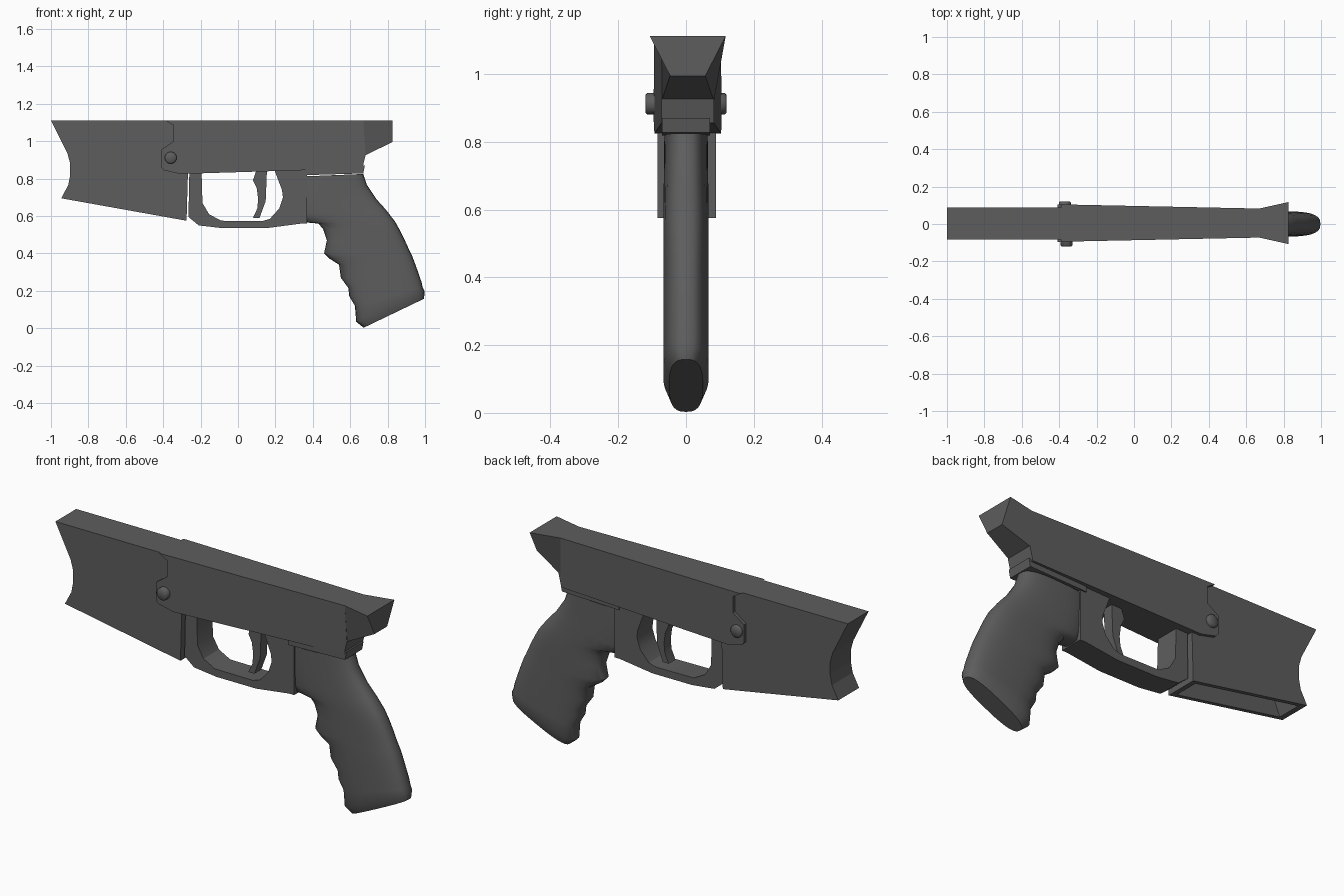
import bpy, bmesh, math

cube = bpy.data.objects.get("Cube")
if cube:
    bpy.data.objects.remove(cube, do_unlink=True)

grey = bpy.data.materials.new("dark_grey")
grey.use_nodes = True
COLOR = (0.11, 0.11, 0.11, 1)
grey.diffuse_color = COLOR
grey.node_tree.nodes["Principled BSDF"].inputs["Base Color"].default_value = COLOR


def finish(name, bm, smooth=0):
    bmesh.ops.recalc_face_normals(bm, faces=bm.faces[:])
    mesh = bpy.data.meshes.new(name)
    bm.to_mesh(mesh)
    bm.free()
    mesh.materials.append(grey)
    ob = bpy.data.objects.new(name, mesh)
    bpy.context.collection.objects.link(ob)
    bpy.ops.object.select_all(action='DESELECT')
    ob.select_set(True)
    bpy.context.view_layer.objects.active = ob
    if smooth:
        bpy.ops.object.shade_smooth_by_angle(angle=math.radians(smooth))
    return ob


def loft(name, rings, smooth=0):
    """Skin a list of equal-length point rings and cap both ends."""
    bm = bmesh.new()
    rows = [[bm.verts.new(p) for p in ring] for ring in rings]
    n = len(rows[0])
    for a, b in zip(rows, rows[1:]):
        for i in range(n):
            j = (i + 1) % n
            bm.faces.new((a[i], a[j], b[j], b[i]))
    bm.faces.new(rows[0])
    bm.faces.new(rows[-1])
    return finish(name, bm, smooth)


def prism(name, outline, half, cy=0, smooth=0):
    """Side outline in x, z extruded across y; half is the half width at x."""
    width = half if callable(half) else lambda x: half
    return loft(name, [[(x, cy + s * width(x), z) for x, z in outline]
                       for s in (-1, 1)], smooth)


# Magazine well with a curved front and an open bottom
well = prism("magazine_well", [
    (-1, 1.111), (-.912, .935), (-.897, .88), (-.897, .82), (-.908, .765),
    (-.945, .695), (-.275, .575), (-.268, .82), (-.268, 1.111)], .086, .002)
cutter = prism("well_cutter", [
    (-.87, 1.0), (-.868, .82), (-.88, .765), (-.915, .68), (-.915, .5),
    (-.305, .5), (-.305, 1.0)], .065, .002)
cutter.hide_render = True
cut = well.modifiers.new("opening", 'BOOLEAN')
cut.operation = 'DIFFERENCE'
cut.solver = 'EXACT'
cut.object = cutter
bpy.context.view_layer.objects.active = well
bpy.ops.object.modifier_apply(modifier=cut.name)
bpy.data.objects.remove(cutter, do_unlink=True)

# Receiver, tapering towards the back
prism("receiver", [
    (-.39, 1.112), (-.345, 1.085), (-.345, 1.0), (-.41, .955), (-.41, .86),
    (-.395, .845), (-.31, .825), (.665, .855), (.682, .925), (.67, 1.112)],
    lambda x: .1 - .021 * (x + .4), .005)

# Flared tail, wide at the top and narrow below
loft("receiver_tail", [
    [(x, .005 + s * w, z) for s, w, z in
     ((-1, low, bottom), (1, low, bottom), (1, high, 1.112), (-1, high, 1.112))]
    for x, low, high, bottom in ((.67, .0775, .0775, .92), (.825, .052, .112, .995))])

# Trigger guard, joined to the block in front of the grip
prism("trigger_guard", [
    (-.26, .84), (-.265, .595), (-.21, .55), (-.08, .535), (.15, .535),
    (.34, .56), (.37, .56), (.37, .845), (.195, .845), (.235, .74),
    (.24, .7), (.22, .64), (.17, .585), (.13, .573), (-.09, .575),
    (-.155, .61), (-.19, .67), (-.195, .84)], .064, smooth=30)

# Trigger
prism("trigger", [
    (.1, .85), (.08, .79), (.1, .75), (.108, .69), (.103, .64), (.08, .59),
    (.115, .59), (.148, .68), (.155, .85)], .028, smooth=30)

# Collar between receiver and grip
prism("grip_collar", [(.34, .818), (.67, .828), (.678, .87), (.34, .86)], .071)

# Grip with finger grooves: front x, front z, back x, back z, half width
SECTIONS = [
    (.30, .81, .67, .825, .064), (.30, .72, .69, .765, .065),
    (.32, .6, .74, .69, .066), (.35, .567, .79, .635, .067),
    (.43, .56, .84, .57, .067), (.455, .53, .865, .525, .067),
    (.475, .47, .89, .475, .067), (.46, .4, .915, .42, .067),
    (.485, .375, .93, .39, .067), (.54, .34, .945, .35, .067),
    (.55, .27, .965, .295, .067), (.59, .215, .975, .265, .067),
    (.595, .17, .982, .245, .067), (.625, .12, .987, .22, .067),
    (.632, .035, .997, .198, .067), (.672, .003, .995, .158, .05)]


def grip_ring(fx, fz, bx, bz, w, count=28):
    ring = []
    for i in range(count):
        a = math.tau * i / count
        c, s = [math.copysign(abs(v) ** .72, v) for v in (math.cos(a), math.sin(a))]
        t = (1 + c) / 2
        ring.append((fx + (bx - fx) * t, w * s, fz + (bz - fz) * t))
    return ring


loft("grip", [grip_ring(*s) for s in SECTIONS], 40)

# Pin heads on both sides
for name, side, x in (("right_pin", -1, -.36), ("left_pin", 1, -.37)):
    loft(name, [[(x + r * math.cos(math.tau * i / 20), side * y,
                  .912 + r * math.sin(math.tau * i / 20)) for i in range(20)]
                for y, r in ((.07, .032), (.114, .032), (.12, .026))], 50)
